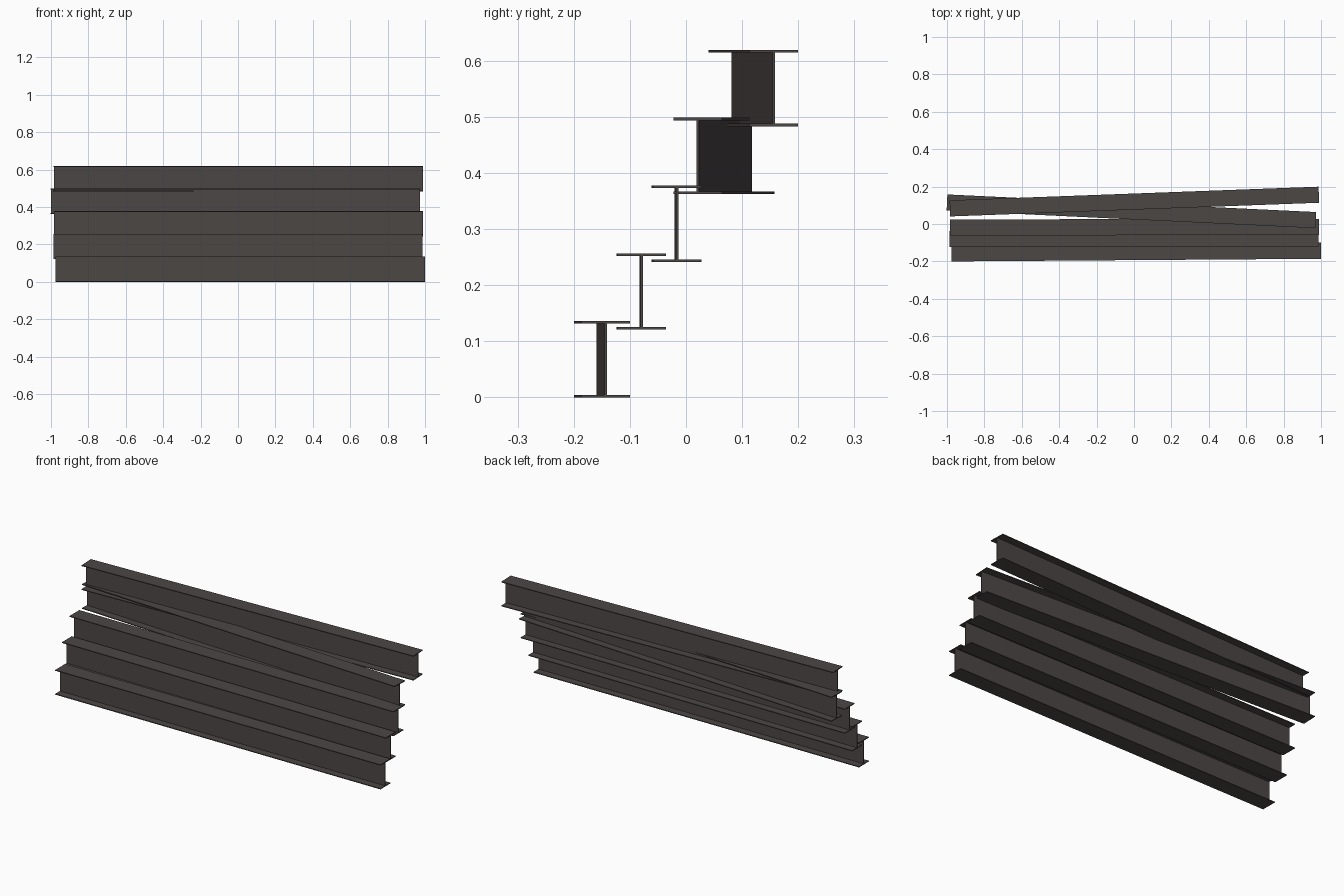
import bpy
import bmesh
from math import asin
from mathutils import Matrix

cube = bpy.data.objects.get("Cube")
if cube:
    bpy.data.objects.remove(cube, do_unlink=True)

LENGTH = 1.974
WIDTH = 0.086
HEIGHT = 0.136
FLANGE = 0.0045
WEB = 0.0045
STEP = 0.1208

# Dark weathered steel
steel = bpy.data.materials.new("dark_steel")
steel.use_nodes = True
color = (0.072, 0.063, 0.060, 1.0)
steel.diffuse_color = color
bsdf = next(n for n in steel.node_tree.nodes if n.type == "BSDF_PRINCIPLED")
bsdf.inputs["Base Color"].default_value = color
bsdf.inputs["Roughness"].default_value = 0.8


def i_profile():
    """Half outline of the I section, mirrored to close the loop."""
    w, t, h = WIDTH / 2, WEB / 2, HEIGHT
    half = [(w, 0), (w, FLANGE), (t, FLANGE),
            (t, h - FLANGE), (w, h - FLANGE), (w, h)]
    return half + [(-y, z) for y, z in reversed(half)]


def make_beam(name, x, y, z, drift):
    """Extrude the I section along x; drift is the sideways run over the length."""
    bm = bmesh.new()
    ring = [bm.verts.new((-LENGTH / 2, py, pz)) for py, pz in i_profile()]
    cap = bm.faces.new(ring)
    result = bmesh.ops.extrude_face_region(bm, geom=[cap], use_keep_orig=True)
    moved = [v for v in result["geom"] if isinstance(v, bmesh.types.BMVert)]
    bmesh.ops.translate(bm, verts=moved, vec=(LENGTH, 0, 0))
    bmesh.ops.recalc_face_normals(bm, faces=bm.faces)
    mesh = bpy.data.meshes.new(name)
    bm.to_mesh(mesh)
    bm.free()
    mesh.materials.append(steel)
    beam = bpy.data.objects.new(name, mesh)
    beam.matrix_world = (Matrix.Translation((x, y, z))
                         @ Matrix.Rotation(asin(drift / LENGTH), 4, "Z"))
    bpy.context.collection.objects.link(beam)


# Stack from the bottom up: x offset, y offset, sideways drift
stack = [
    ("bottom_beam", 0.012, -0.15, 0.014),
    ("second_beam", 0.0, -0.08, 0.002),
    ("middle_beam", 0.002, -0.017, 0.003),
    ("fourth_beam", -0.014, 0.068, -0.094),
    ("top_beam", 0.002, 0.12, 0.073),
]
for level, (name, x, y, drift) in enumerate(stack):
    make_beam(name, x, y, level * STEP, drift)
